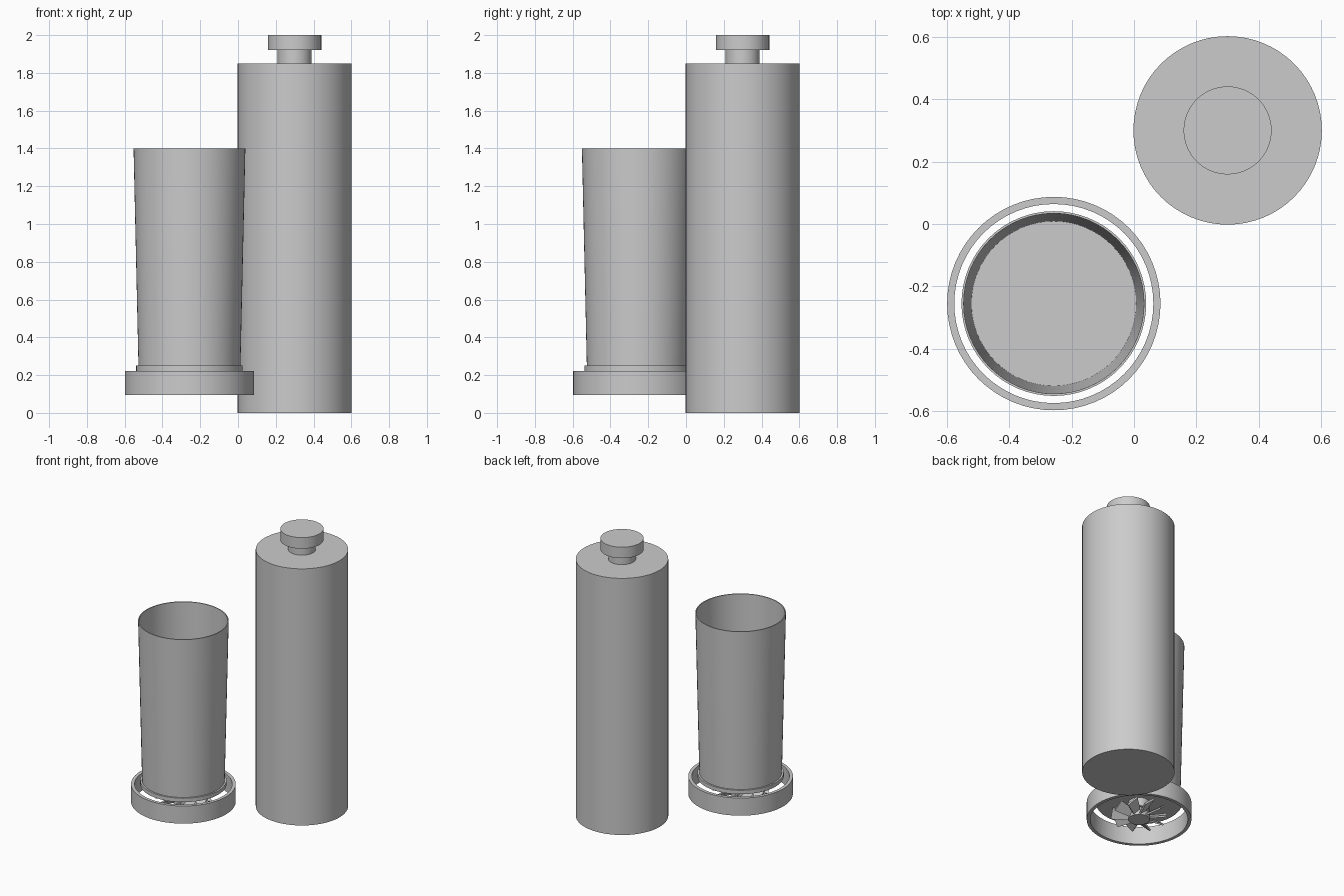
import bpy, math
from mathutils import Matrix, Vector

cube = bpy.data.objects.get("Cube")
if cube:
    bpy.data.objects.remove(cube, do_unlink=True)

grey = bpy.data.materials.new("plain grey")
grey.use_nodes = True
colour = (0.6, 0.6, 0.6, 1)
grey.diffuse_color = colour
grey.node_tree.nodes["Principled BSDF"].inputs["Base Color"].default_value = colour

BOTTLE = (0.3, 0.3)
CUP = (-0.257, -0.255)
SIDES = 64


def finish(name, verts, faces, centre, smooth=True):
    mesh = bpy.data.meshes.new(name)
    mesh.from_pydata(verts, [], faces)
    mesh.materials.append(grey)
    obj = bpy.data.objects.new(name, mesh)
    obj.location = (*centre, 0)
    bpy.context.collection.objects.link(obj)
    if smooth:
        bpy.ops.object.select_all(action='DESELECT')
        obj.select_set(True)
        bpy.context.view_layer.objects.active = obj
        bpy.ops.object.shade_smooth_by_angle(angle=math.radians(30))
    return obj


def lathe(name, profile, centre, closed=False):
    """Turn a (radius, height) profile, bottom to top on the outside."""
    n = len(profile)
    verts = [(r * math.cos(a), r * math.sin(a), z)
             for r, z in profile
             for a in (math.tau * i / SIDES for i in range(SIDES))]
    faces = []
    for k in range(n if closed else n - 1):
        low, high = k * SIDES, (k + 1) % n * SIDES
        for i in range(SIDES):
            j = (i + 1) % SIDES
            faces.append((low + i, low + j, high + j, high + i))
    if not closed:
        faces.append(tuple(reversed(range(SIDES))))
        faces.append(tuple(range((n - 1) * SIDES, n * SIDES)))
    return finish(name, verts, faces, centre)


# Tall bottle with its neck and cap
lathe("bottle_body", [(0.302, 0), (0.302, 1.85)], BOTTLE)
lathe("bottle_neck", [(0.09, 1.85), (0.09, 1.92)], BOTTLE)
lathe("bottle_cap", [(0.141, 1.92), (0.141, 2.0)], BOTTLE)

# Tapered open cup with a stepped foot
lathe("cup", [(0.282, 0.222), (0.282, 0.25), (0.27, 0.25), (0.296, 1.4),
              (0.289, 1.4), (0.264, 0.26)], CUP)

# Loose collar around the foot
lathe("collar", [(0.342, 0.095), (0.342, 0.222), (0.319, 0.222), (0.319, 0.095)],
      CUP, closed=True)

# Blade hub below the cup
lathe("blade_hub", [(0.07, 0.095), (0.07, 0.135), (0.05, 0.135), (0.05, 0.16),
                    (0.07, 0.16), (0.07, 0.222)], CUP)

# Pitched blades around the hub
COUNT = 10
for b in range(COUNT):
    turn = (Matrix.Rotation(math.tau * b / COUNT, 4, 'Z')
            @ Matrix.Translation((0.05, 0, 0.118))
            @ Matrix.Rotation(math.radians(-8), 4, 'Y')
            @ Matrix.Rotation(math.radians(40), 4, 'X'))
    corners = [turn @ Vector((x, y, z))
               for x, w in ((0, 0.025), (0.13, 0.04))
               for y, z in ((-w, -0.006), (w, -0.006), (w, 0.006), (-w, 0.006))]
    finish(f"blade_{b + 1}", corners,
           [(3, 2, 1, 0), (4, 5, 6, 7)]
           + [(i, (i + 1) % 4, (i + 1) % 4 + 4, i + 4) for i in range(4)],
           CUP, smooth=False)
